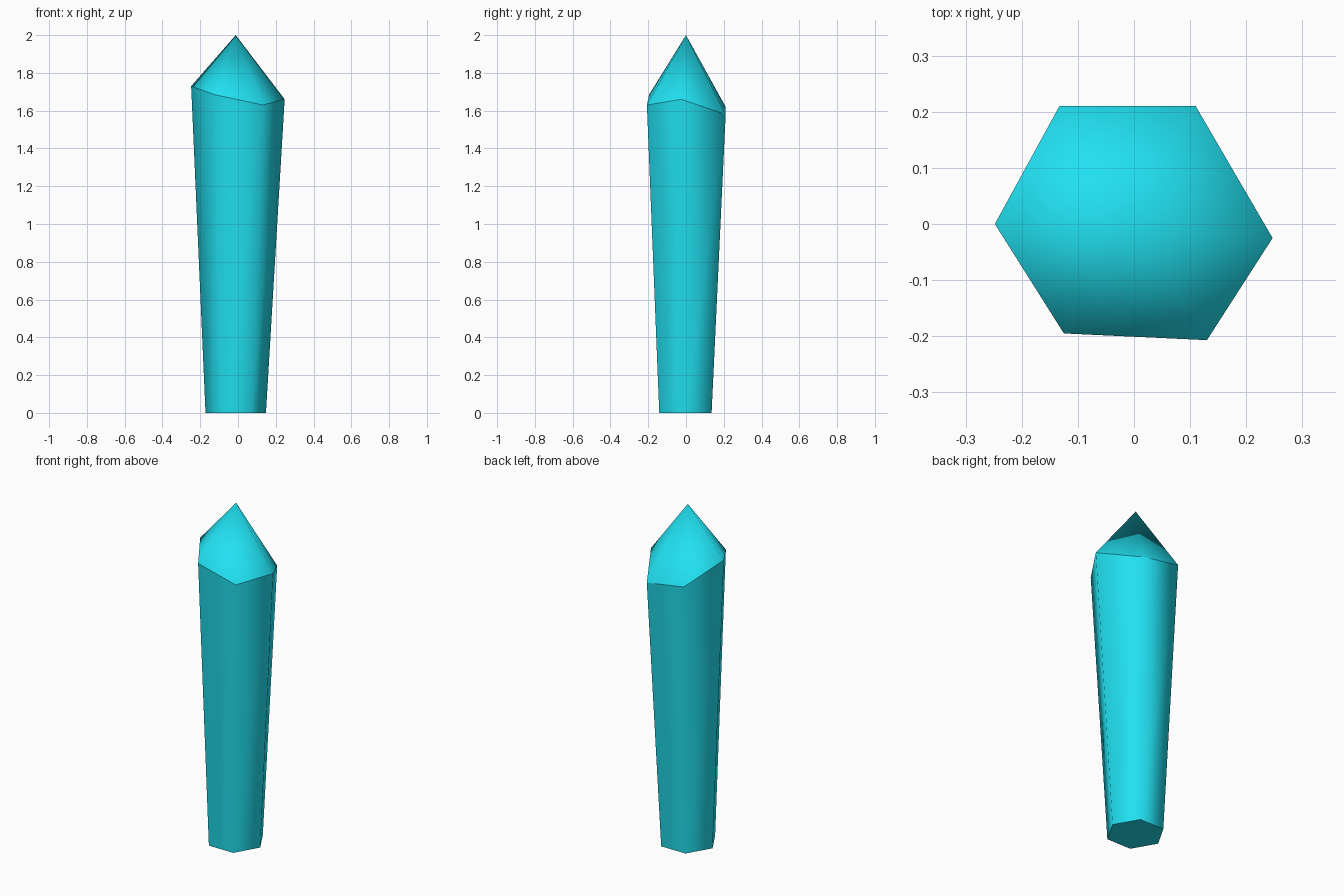
import bpy, bmesh
from math import cos, sin, pi

if "Cube" in bpy.data.objects:
    bpy.data.objects.remove(bpy.data.objects["Cube"])

bm = bmesh.new()

# Regular hexagonal foot, counted anticlockwise from the +x corner
foot = [bm.verts.new((-0.012 + 0.16 * cos(i * pi / 3),
                      -0.003 + 0.16 * sin(i * pi / 3), 0)) for i in range(6)]

# Irregular shoulder ring where the shaft meets the point
shoulder = [bm.verts.new(p) for p in (
    (0.247, -0.025, 1.66), (0.11, 0.21, 1.58), (-0.133, 0.21, 1.62),
    (-0.248, 0.0, 1.73), (-0.125, -0.195, 1.685), (0.13, -0.207, 1.63))]
apex = bm.verts.new((-0.012, 0, 2))

# Shaft sides and pointed cap, smooth within each band
for i in range(6):
    j = (i + 1) % 6
    side = bm.faces.new((foot[i], foot[j], shoulder[j], shoulder[i]))
    tip = bm.faces.new((shoulder[i], shoulder[j], apex))
    side.smooth = tip.smooth = True
bm.faces.new(foot[::-1])

# Crisp edges around the foot and shoulder
for ring in (foot, shoulder):
    for i in range(6):
        bm.edges.get((ring[i], ring[(i + 1) % 6])).smooth = False

mesh = bpy.data.meshes.new("crystal")
bm.to_mesh(mesh)
bm.free()
crystal = bpy.data.objects.new("crystal", mesh)
bpy.context.collection.objects.link(crystal)

# Cyan crystal colour
mat = bpy.data.materials.new("cyan_crystal")
mat.diffuse_color = (0.015, 0.75, 0.88, 1)
mat.use_nodes = True
mat.node_tree.nodes["Principled BSDF"].inputs["Base Color"].default_value = mat.diffuse_color
mesh.materials.append(mat)
